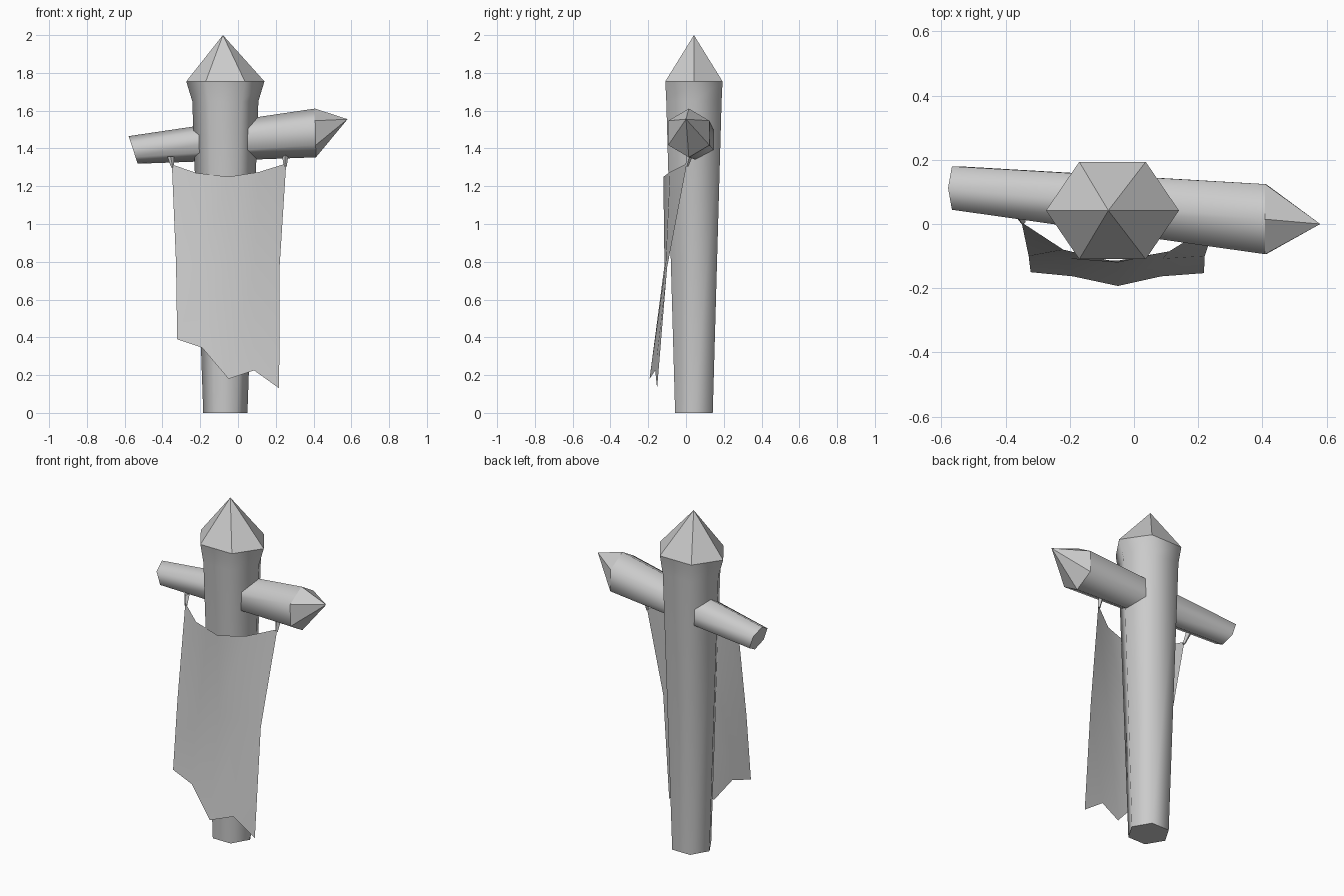
import bpy
import math
from mathutils import Vector

if "Cube" in bpy.data.objects:
    bpy.data.objects.remove(bpy.data.objects["Cube"], do_unlink=True)

grey = bpy.data.materials.new("weathered grey")
grey.use_nodes = True
colour = (0.6, 0.6, 0.6, 1)
grey.diffuse_color = colour
grey.node_tree.nodes["Principled BSDF"].inputs["Base Color"].default_value = colour


def make(name, verts, faces, smooth=None):
    mesh = bpy.data.meshes.new(name)
    mesh.from_pydata(verts, [], faces)
    mesh.materials.append(grey)
    obj = bpy.data.objects.new(name, mesh)
    bpy.context.collection.objects.link(obj)
    if smooth:
        bpy.ops.object.select_all(action="DESELECT")
        obj.select_set(True)
        bpy.context.view_layer.objects.active = obj
        bpy.ops.object.shade_smooth_by_angle(angle=math.radians(smooth))
    return obj


def loft(name, rings, tip=None, cap_start=True, smooth=None):
    """Skin equal rings of points, closing the end with a tip or a flat cap."""
    n = len(rings[0])
    verts = [p for ring in rings for p in ring]
    faces = []
    for r in range(len(rings) - 1):
        for i in range(n):
            a, b = r * n + i, r * n + (i + 1) % n
            faces.append((a, b, b + n, a + n))
    if cap_start:
        faces.append(tuple(reversed(range(n))))
    last = (len(rings) - 1) * n
    if tip:
        verts.append(tip)
        faces += [(last + i, last + (i + 1) % n, len(verts) - 1) for i in range(n)]
    elif cap_start:
        faces.append(tuple(range(last, last + n)))
    return make(name, verts, faces, smooth)


def hexagon():
    return [(math.cos(i * math.pi / 3), math.sin(i * math.pi / 3)) for i in range(6)]


# Upright post: tapered hexagon, flared under the point
def post_ring(z, rx, ry):
    return [Vector((-0.067 + rx * c, 0.042 + ry * s, z)) for c, s in hexagon()]


neck, crown = post_ring(1.65, 0.175, 0.169), post_ring(1.755, 0.207, 0.175)
loft("post", [post_ring(0, 0.117, 0.115), neck, crown], smooth=65)
loft("post_point", [crown], tip=Vector((-0.08, 0.042, 2)), cap_start=False)


# Crossbeam: thin sawn end on the right, thick pointed end on the left
def beam_ring(centre, ry, rz, slant):
    x, y, z = centre
    return [Vector((x - slant * c * rz, y - s * ry, z + c * rz)) for c, s in hexagon()]


sawn = beam_ring((-0.555, 0.112, 1.392), 0.078, 0.073, 0.33)
thick = beam_ring((0.41, 0.015, 1.482), 0.126, 0.129, 0.02)
for ring in (sawn, thick):
    ring.reverse()
loft("crossbeam", [sawn, thick], smooth=65)
loft("crossbeam_point", [thick], tip=Vector((0.58, 0, 1.555)), cap_start=False)

# Hanging cloth: three rows, sagging top and torn hem
top = [(-0.35, 0.005, 1.315), (-0.22, -0.08, 1.27), (-0.05, -0.12, 1.25),
       (0.11, -0.085, 1.275), (0.255, 0.005, 1.32)]
middle = [(-0.328, -0.1, 0.79), (-0.2, -0.108, 0.79), (-0.05, -0.114, 0.78),
          (0.09, -0.108, 0.78), (0.22, -0.1, 0.77)]
hem = [(-0.322, -0.15, 0.39), (-0.19, -0.163, 0.345), (-0.05, -0.193, 0.18),
       (0.085, -0.163, 0.225), (0.218, -0.153, 0.13)]
faces = [(r * 5 + i + 5, r * 5 + i + 6, r * 5 + i + 1, r * 5 + i)
         for r in range(2) for i in range(4)]
make("cloth", top + middle + hem, faces, smooth=60)


# Ties: small flared knots from the cloth corners to the beam
def tie(name, foot, head):
    rings = []
    for point, r in ((foot, 0.008), (head, 0.017)):
        rings.append([Vector(point) + Vector((c * r, s * r, 0))
                      for c, s in ((1, 0), (0, 1), (-1, 0), (0, -1))])
    loft(name, rings)


tie("right_tie", (-0.346, 0.005, 1.3), (-0.357, 0.03, 1.358))
tie("left_tie", (0.25, 0.005, 1.305), (0.25, 0.02, 1.365))
